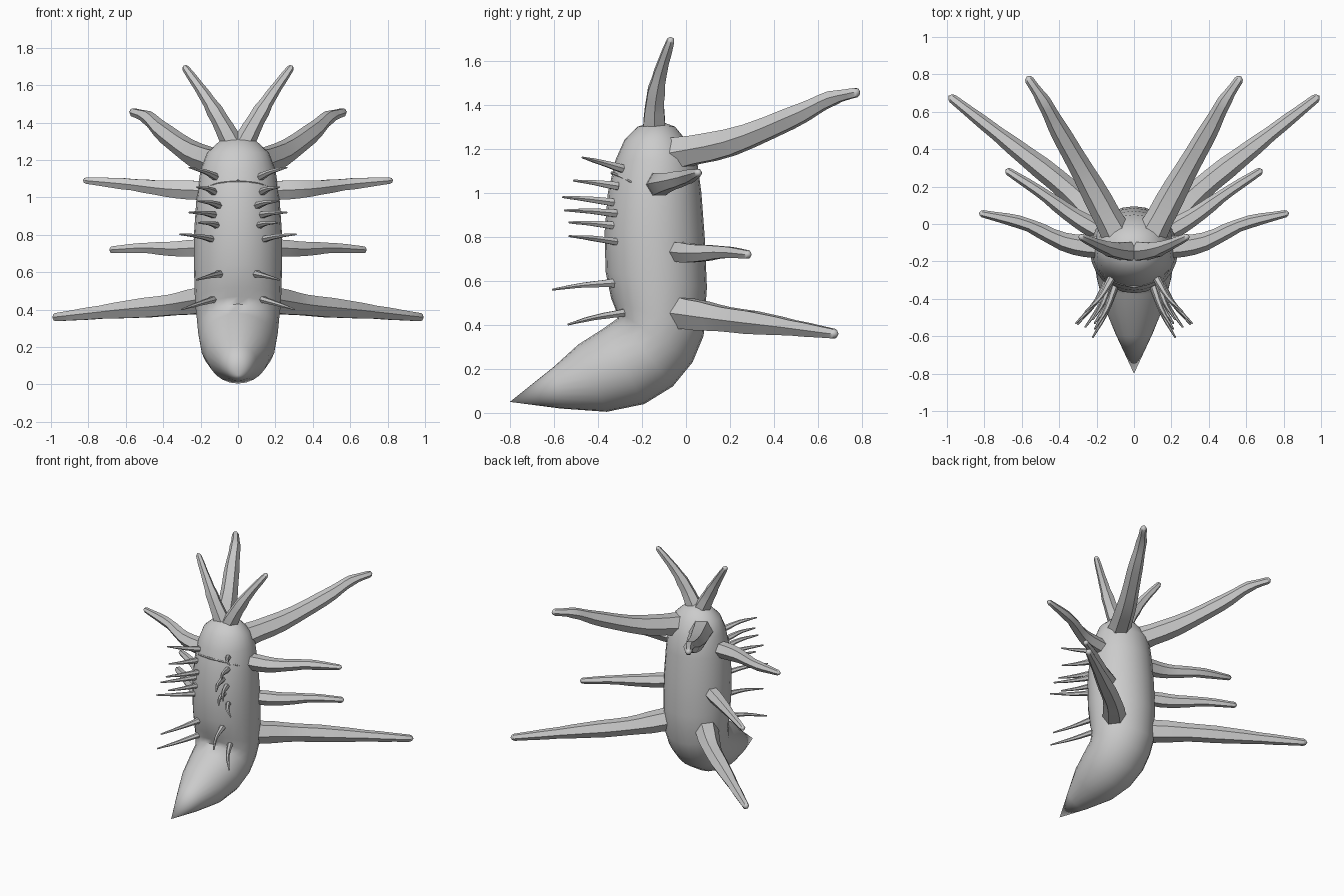
import bpy, bmesh, math, random
from mathutils import Vector

random.seed(4)
cube = bpy.data.objects.get("Cube")
if cube:
    bpy.data.objects.remove(cube)

skin = bpy.data.materials.new("grey_skin")
skin.use_nodes = True
GREY = (0.6, 0.6, 0.6, 1)
skin.diffuse_color = GREY
skin.node_tree.nodes["Principled BSDF"].inputs["Base Color"].default_value = GREY


def loft(name, rings, start, end, angle):
    """Skin a list of point rings, closed by a point at each end."""
    bm = bmesh.new()
    loops = [[bm.verts.new(p) for p in ring] for ring in rings]
    n = len(loops[0])
    a, b = bm.verts.new(start), bm.verts.new(end)
    for i in range(n):
        j = (i + 1) % n
        for low, high in zip(loops, loops[1:]):
            bm.faces.new((low[i], low[j], high[j], high[i]))
        bm.faces.new((a, loops[0][j], loops[0][i]))
        bm.faces.new((b, loops[-1][i], loops[-1][j]))
    bmesh.ops.recalc_face_normals(bm, faces=bm.faces)
    mesh = bpy.data.meshes.new(name)
    bm.to_mesh(mesh)
    bm.free()
    mesh.materials.append(skin)
    obj = bpy.data.objects.new(name, mesh)
    bpy.context.collection.objects.link(obj)
    bpy.ops.object.select_all(action='DESELECT')
    obj.select_set(True)
    bpy.context.view_layer.objects.active = obj
    bpy.ops.object.shade_smooth_by_angle(angle=math.radians(angle))
    return obj


def sample(path, t):
    """Catmull-Rom point on a path, t from 0 to 1."""
    p = [Vector(v) for v in path]
    p = [2 * p[0] - p[1]] + p + [2 * p[-1] - p[-2]]
    u = t * (len(path) - 1)
    k = min(int(u), len(path) - 2)
    u -= k
    a, b, c, d = p[k:k + 4]
    return 0.5 * (2 * b + (c - a) * u + (2 * a - 5 * b + 4 * c - d) * u * u
                  + (3 * b - a - 3 * c + d) * u ** 3)


def spine(name, path, base, tip, sides, steps):
    """Tapering, slightly knobbly spine with a blunt tip, on both sides."""
    wobble = [random.uniform(0.93, 1.07) for _ in range(steps + 1)]
    for side, sign in (("left", 1), ("right", -1)):
        rings = []
        for s in range(steps + 1):
            t = s / steps
            c = sample(path, t)
            d = (sample(path, min(1, t + .02)) - sample(path, max(0, t - .02))).normalized()
            up = Vector((0, 0, 1)) if abs(d.z) < 0.7 else Vector((0, 1, 0))
            u = d.cross(up).normalized()
            v = u.cross(d)
            r = (base + (tip - base) * t) * wobble[s]
            radii = [(c, r)]
            if s == steps:
                radii.append((c + d * tip * 0.6, r * 0.7))
            for cen, rad in radii:
                ring = []
                for k in range(sides):
                    a = math.tau * k / sides
                    q = cen + rad * (u * math.cos(a) + v * math.sin(a))
                    ring.append((sign * q.x, q.y, q.z))
                rings.append(ring)
        first = sample(path, 0)
        last = c + d * tip
        loft(f"{side}_{name}", rings, (sign * first.x, first.y, first.z),
             (sign * last.x, last.y, last.z), 35)


# Body: front y, front z, back y, back z, half width
sections = [
    (-.60, .21, -.57, .02, .10), (-.49, .31, -.36, .005, .165),
    (-.38, .38, -.19, .04, .20), (-.31, .43, -.06, .12, .213),
    (-.32, .47, .03, .23, .22), (-.34, .52, .08, .35, .23),
    (-.365, .64, .095, .57, .235), (-.37, .82, .085, .80, .235),
    (-.355, 1.0, .07, 1.0, .222), (-.32, 1.15, .05, 1.15, .20),
    (-.28, 1.24, .0, 1.24, .165), (-.22, 1.30, -.05, 1.30, .10),
]
SIDES = 24
rings = []
for fy, fz, by, bz, w in sections:
    ring = []
    for k in range(SIDES):
        a = math.tau * k / SIDES
        m = (1 + math.cos(a)) / 2
        ring.append((w * math.sin(a), by + (fy - by) * m, bz + (fz - bz) * m))
    rings.append(ring)
loft("body", rings, (0, -.80, .05), (0, -.13, 1.33), 60)

# Large spines along the flanks and crown
spine("lower_spine", [(.15, -.03, .455), (.35, .18, .425), (.65, .42, .395), (.97, .67, .36)],
      .088, .026, 6, 12)
spine("middle_spine", [(.15, -.06, .735), (.32, .04, .725), (.5, .17, .73), (.67, .28, .72)],
      .056, .02, 6, 10)
spine("shoulder_spine", [(.14, -.13, 1.035), (.36, -.10, 1.045), (.58, .0, 1.07), (.81, .055, 1.09)],
      .066, .02, 6, 11)
spine("back_spine", [(.10, -.04, 1.18), (.24, .22, 1.235), (.4, .5, 1.35), (.48, .65, 1.425),
                     (.56, .77, 1.455)], .078, .024, 6, 13)
spine("crown_spine", [(.025, -.145, 1.28), (.10, -.14, 1.42), (.18, -.115, 1.55), (.28, -.07, 1.69)],
      .06, .02, 6, 9)

# Small front spines: base and tip
small = [
    ((.12, -.29, 1.11), (.26, -.47, 1.16)),
    ((.13, -.31, 1.03), (.22, -.51, 1.055)),
    ((.10, -.32, .955), (.21, -.56, .98)),
    ((.12, -.30, .905), (.26, -.55, .92)),
    ((.11, -.32, .85), (.21, -.53, .865)),
    ((.13, -.30, .775), (.31, -.53, .803)),
    ((.10, -.33, .59), (.22, -.605, .56)),
    ((.13, -.28, .455), (.30, -.535, .402)),
]
for i, (base, tip) in enumerate(small, 1):
    mid = (Vector(base) + Vector(tip)) / 2 + Vector((-.01, -.01, .004))
    spine(f"chest_spine_{i}", [base, mid, tip], .021, .005, 6, 6)

# Thin ridge arching across the chest
spine("chest_ridge", [(0, -.336, 1.09), (.1, -.31, 1.08), (.18, -.25, 1.05)], .007, .005, 6, 6)
